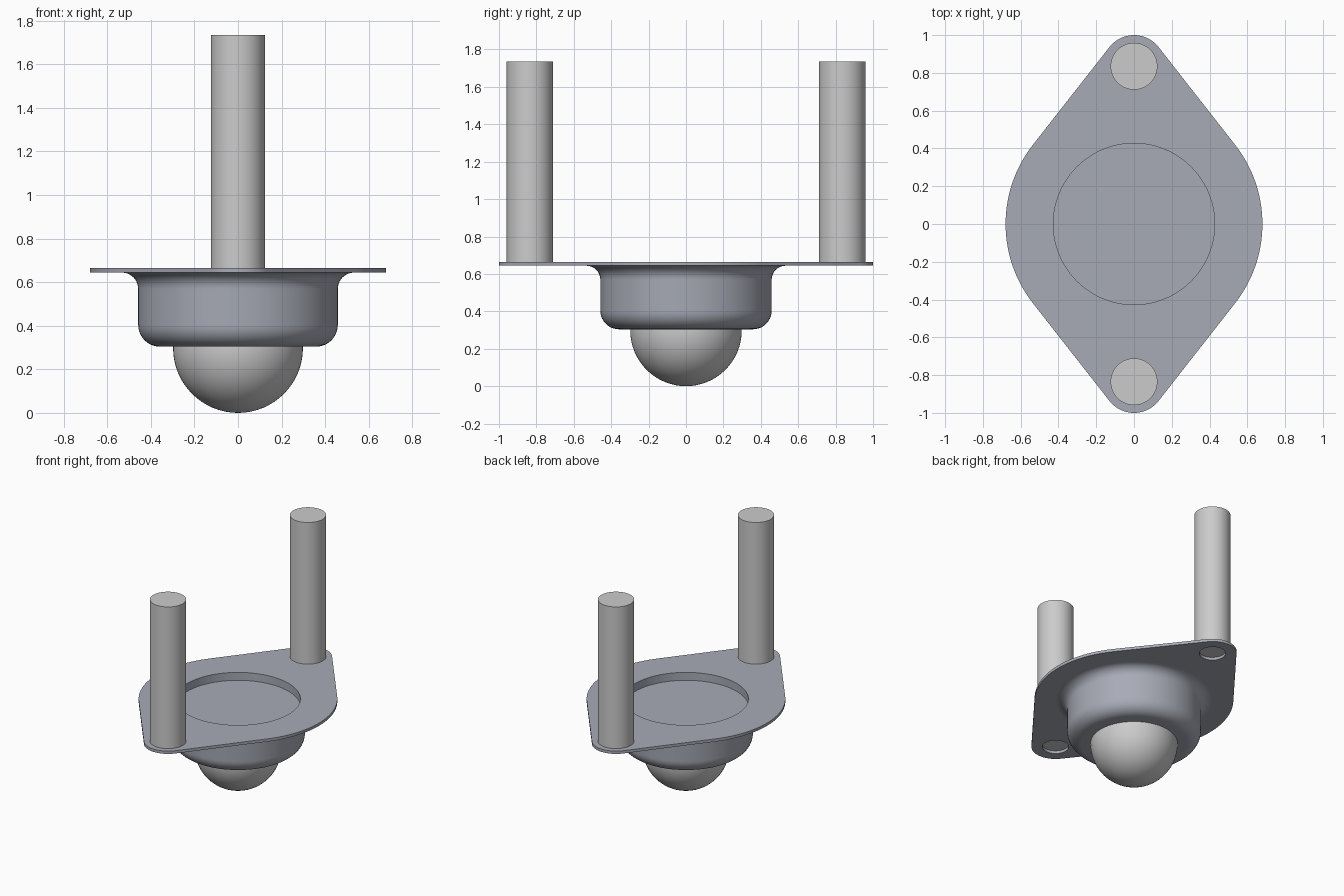
import bpy, bmesh
from math import sin, cos, pi, asin, radians

if "Cube" in bpy.data.objects:
    bpy.data.objects.remove(bpy.data.objects["Cube"])

steel = bpy.data.materials.new("blue_grey_steel")
steel.diffuse_color = (0.39, 0.41, 0.47, 1)
steel.use_nodes = True
steel.node_tree.nodes["Principled BSDF"].inputs["Base Color"].default_value = steel.diffuse_color

PIN_Y, PIN_R = 0.835, 0.124
TIP_R, MID_R, HOLE_R = 0.165, 0.68, 0.427
Z0, Z1 = 0.644, 0.665


def arc(cx, cy, r, a0, a1, n):
    return [(cx + r * cos(a0 + (a1 - a0) * i / n),
             cy + r * sin(a0 + (a1 - a0) * i / n)) for i in range(n + 1)]


def smooth(ob, angle=35):
    bpy.ops.object.select_all(action='DESELECT')
    bpy.context.view_layer.objects.active = ob
    ob.select_set(True)
    bpy.ops.object.shade_smooth_by_angle(angle=radians(angle))


def lathe(name, profile, steps=96):
    bm = bmesh.new()
    vs = [bm.verts.new((r, 0, z)) for r, z in profile]
    es = [bm.edges.new(p) for p in zip(vs, vs[1:])]
    bmesh.ops.spin(bm, geom=vs + es, cent=(0, 0, 0), axis=(0, 0, 1),
                   angle=2 * pi, steps=steps)
    bmesh.ops.remove_doubles(bm, verts=bm.verts, dist=1e-5)
    bmesh.ops.recalc_face_normals(bm, faces=bm.faces)
    me = bpy.data.meshes.new(name)
    bm.to_mesh(me)
    bm.free()
    ob = bpy.data.objects.new(name, me)
    bpy.context.collection.objects.link(ob)
    smooth(ob)
    return ob


# Mounting flange: outline tangent to a large middle circle and two tip circles
t = asin((MID_R - TIP_R) / PIN_Y)
outline = (arc(0, 0, MID_R, -t, t, 32) + arc(0, PIN_Y, TIP_R, t, pi - t, 24)
           + arc(0, 0, MID_R, pi - t, pi + t, 32)
           + arc(0, -PIN_Y, TIP_R, pi + t, 2 * pi - t, 24))
holes = [arc(0, 0, HOLE_R, 0, 2 * pi, 96)[:-1]]
holes += [arc(0, s * PIN_Y, 0.09, 0, 2 * pi, 40)[:-1] for s in (-1, 1)]
cu = bpy.data.curves.new("flange", 'CURVE')
cu.dimensions, cu.fill_mode, cu.extrude = '2D', 'BOTH', (Z1 - Z0) / 2
for loop in [outline] + holes:
    sp = cu.splines.new('POLY')
    sp.points.add(len(loop) - 1)
    for p, (x, y) in zip(sp.points, loop):
        p.co = (x, y, 0, 1)
    sp.use_cyclic_u = True
flange = bpy.data.objects.new("flange", cu)
flange.location.z = (Z0 + Z1) / 2
bpy.context.collection.objects.link(flange)
bpy.context.view_layer.objects.active = flange
flange.select_set(True)
bpy.ops.object.convert(target='MESH')
flange = bpy.context.object
smooth(flange)
flange.data.materials.clear()
flange.data.materials.append(steel)

# Cup housing: shallow recess on top, flared neck, rounded bottom edge
body = ([(0, 0.605), (HOLE_R, 0.605), (HOLE_R, Z0)]
        + arc(0.533, 0.569, 0.075, pi / 2, pi, 10)
        + arc(0.358, 0.404, 0.1, 0, -pi / 2, 10) + [(0, 0.304)])
housing = lathe("cup_housing", body)
housing.data.materials.append(steel)

# Rolling ball
bpy.ops.mesh.primitive_uv_sphere_add(segments=64, ring_count=32, radius=0.298,
                                     location=(0, 0, 0.298))
ball = bpy.context.object
ball.name = "ball"
smooth(ball)

# Mounting pins
for s, side in ((-1, "front"), (1, "back")):
    bpy.ops.mesh.primitive_cylinder_add(vertices=48, radius=PIN_R, depth=1.735 - Z1,
                                        location=(0, s * PIN_Y, (1.735 + Z1) / 2))
    pin = bpy.context.object
    pin.name = side + "_pin"
    smooth(pin)
